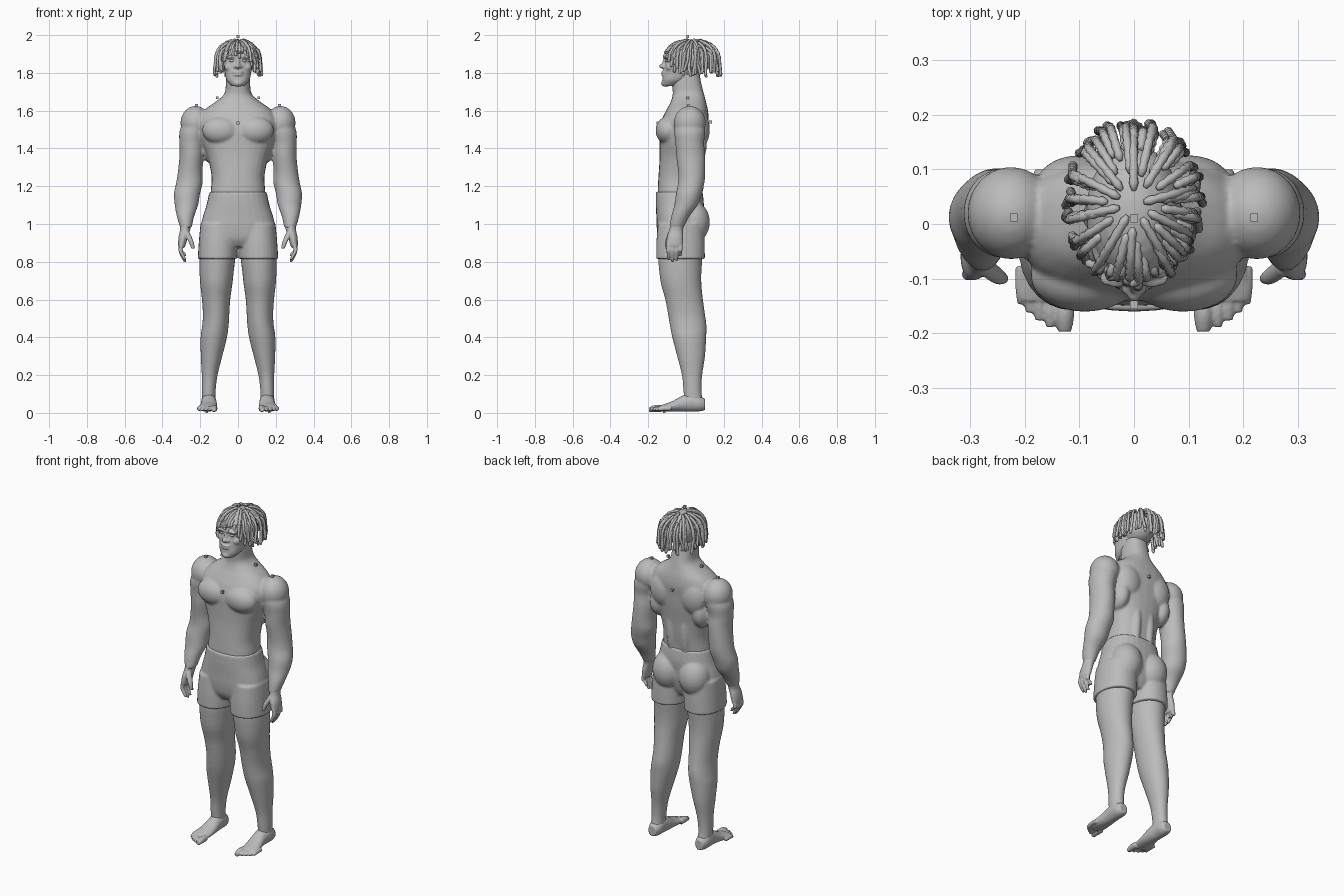
import bpy, bmesh, math, random
from mathutils import Matrix, Vector

random.seed(4)
CM = 0.01          # part tables below are in hundredths of a unit
ONE, BOTH = (1,), (1, -1)

default_cube = bpy.data.objects.get("Cube")
if default_cube:
    bpy.data.objects.remove(default_cube, do_unlink=True)

grey = bpy.data.materials.new("plain grey")
grey.use_nodes = True
grey.diffuse_color = (0.5, 0.5, 0.5, 1)
grey.node_tree.nodes["Principled BSDF"].inputs["Base Color"].default_value = grey.diffuse_color


def bridge(bm, rings):
    """Join rings of vertices into a closed tube."""
    count = len(rings[0])
    for low, high in zip(rings, rings[1:]):
        for k in range(count):
            n = (k + 1) % count
            bm.faces.new((low[k], low[n], high[n], high[k]))
    bm.faces.new(rings[0])
    bm.faces.new(rings[-1])


def spline(rows, steps=4):
    """Catmull-Rom interpolation of station rows."""
    last = len(rows) - 1
    for i in range(last):
        a, b, c, d = (rows[min(max(i + o, 0), last)] for o in (-1, 0, 1, 2))
        for k in range(steps):
            t = k / steps
            yield [q + t / 2 * (r - p + t * (2*p - 5*q + 4*r - s + t * (3*(q - r) + s - p)))
                   for p, q, r, s in zip(a, b, c, d)]
    yield rows[-1]


def loft(bm, rows, sides=BOTH, along="z", power=2.0, count=28):
    """Rows: position along the axis, two centre coordinates, two radii."""
    stations = list(spline(rows))
    for side in sides:
        rings = []
        for pos, u, v, ru, rv in stations:
            ring = []
            for k in range(count):
                ang = math.tau * k / count
                c, s = math.cos(ang), math.sin(ang)
                p = u + ru * math.copysign(abs(c) ** (2 / power), c)
                q = v + rv * math.copysign(abs(s) ** (2 / power), s)
                co = (p, q, pos) if along == "z" else (p, pos, q)
                ring.append(bm.verts.new((side * co[0] * CM, co[1] * CM, co[2] * CM)))
            rings.append(ring)
        bridge(bm, rings)


def girth(rows):
    """Turn height, half width, front and back into centred loft rows."""
    return [(z, 0, (f + b) / 2, w, (b - f) / 2) for z, w, f, b in rows]


def ball(bm, centre, radii, sides=BOTH):
    for side in sides:
        place = Matrix.Translation((side * centre[0] * CM, centre[1] * CM, centre[2] * CM))
        size = Matrix.Diagonal([r * CM for r in radii] + [1])
        bmesh.ops.create_uvsphere(bm, u_segments=24, v_segments=14, radius=1, matrix=place @ size)


def finish(bm, name, voxel=None, smooth=0, shade=True):
    bmesh.ops.recalc_face_normals(bm, faces=bm.faces)
    for face in bm.faces:
        face.smooth = shade
    mesh = bpy.data.meshes.new(name)
    bm.to_mesh(mesh)
    bm.free()
    mesh.materials.append(grey)
    obj = bpy.data.objects.new(name, mesh)
    bpy.context.scene.collection.objects.link(obj)
    if voxel:      # melt the overlapping volumes into one skin
        skin = obj.modifiers.new("skin", "REMESH")
        skin.mode = "VOXEL"
        skin.voxel_size = voxel
        skin.use_smooth_shade = True
        soft = obj.modifiers.new("soften", "SMOOTH")
        soft.factor = 0.5
        soft.iterations = smooth


# Body: torso and neck
bm = bmesh.new()
loft(bm, girth([(110, 14.5, -15, 8), (117, 14.5, -15, 8), (125, 14, -14.6, 9),
                (135, 16, -14, 10), (143, 19, -14, 11), (150, 20.5, -14, 11.5),
                (156, 20.5, -12.5, 12), (161, 17, -10, 11.5), (165, 11.5, -8, 10.5),
                (169, 7.2, -7, 9.5), (175, 6.4, -7.5, 8), (181, 6, -7, 7)]), ONE, power=2.4)
# Chest, shoulder blades, back muscles, shoulders
ball(bm, (9, -9.5, 149.5), (10, 6.6, 7.5))
ball(bm, (10, 7, 150), (8, 5.6, 10))
ball(bm, (14, 3, 141), (5.5, 8, 9))
ball(bm, (4.5, 5, 128), (3.5, 5, 18))
ball(bm, (22.5, 2, 153.5), (8, 8.5, 9))
# Arms
loft(bm, [(158, 21, 2, 5, 6), (150, 23.5, 2, 7.2, 8.2), (143, 24.5, 2, 6.6, 7.6),
          (136, 24.6, 2.5, 6.4, 7.7), (128, 25.3, 3, 6.5, 7.2), (122, 25.7, 2.8, 7, 7),
          (116, 27, 1.5, 6.9, 6.8), (110, 27.3, 0, 6.2, 6.2), (104, 27.8, -3, 4.6, 4.8),
          (98, 27.6, -5, 3.1, 3.8)])
# Legs
loft(bm, [(90, 10.5, -2.5, 9.5, 11.5), (82, 10.9, -3, 9.5, 11.7), (75, 11.3, -3, 9.1, 11.2),
          (68, 11.5, -2.5, 8.5, 10.7), (60, 11.6, -1, 7.5, 10), (52, 11.6, 0.3, 7, 9.8),
          (46, 12, 1.2, 7, 9.7), (40, 12.8, 1.7, 7, 9), (30, 14, 2.7, 5.7, 7.4),
          (20, 15, 3.2, 4.2, 5.4), (12, 15.5, 3.4, 3.7, 4.8), (6, 15.5, 4, 3.6, 5)])
finish(bm, "body", 0.007, 6)

# Shorts: waist, seat and two short legs
bm = bmesh.new()
loft(bm, girth([(117, 15.2, -16, 8.8), (110, 16.7, -16, 9.5), (104, 18.6, -15.7, 9),
                (98, 19.8, -15.5, 8.5), (92, 19.5, -14.5, 7), (88, 14, -12, 5)]), ONE, power=2.4)
ball(bm, (8.7, 3.8, 101), (9, 8.8, 11))
loft(bm, [(100, 10.3, -2.7, 9.6, 12.2), (90, 10.6, -2.9, 10.2, 12.8),
          (81.5, 10.9, -2.9, 10.4, 12.9)], power=2.2)
finish(bm, "shorts", 0.007, 3)

# Hands: palm, thumb and four fingers
bm = bmesh.new()
loft(bm, [(101, 27.7, -4.2, 3.3, 4), (97, 28, -5.2, 2.7, 3.6), (93, 29, -5.8, 2.5, 4.3),
          (89, 29.7, -6, 2, 4.3), (87.5, 29.8, -6, 1.4, 3.8)])
loft(bm, [(96, 27.5, -7.5, 1.6, 1.8), (91, 25, -9.5, 1.4, 1.5), (87, 23.8, -10, 0.9, 0.9)])
for y, tip in zip((-9.2, -7.1, -5, -3), (81, 80, 80.5, 83)):
    loft(bm, [(90, 29.8, y, 1.1, 1.1), (86, 30.4, y, 1.1, 1.1),
              (tip + 2, 29, y, 1, 1), (tip, 28, y, 0.7, 0.7)], count=12)
finish(bm, "hands", 0.004, 2)

# Feet: sole and instep, then toes
bm = bmesh.new()
loft(bm, [(10, 15.5, 4.4, 2.5, 3), (7, 15.5, 5, 3.8, 4.2), (3, 15.5, 5.7, 4, 5),
          (-2, 15.3, 4.9, 4.1, 4.2), (-7, 15.7, 3.5, 4.6, 2.8), (-12, 16.4, 2.6, 5, 1.9),
          (-14, 16.5, 2.4, 4.6, 1.4)], along="y")
for x, tip, r in zip((12.7, 15.3, 17.3, 19.1, 20.6), (-19.7, -18.8, -17.6, -16.2, -14.7),
                     (1.8, 1.2, 1.2, 1.1, 1.1)):
    loft(bm, [(tip + 7, x, 2.3, r, r), (tip + 3, x, 2.3, r, r),
              (tip, x, 1.7, r * 0.7, r * 0.7)], along="y", count=12)
finish(bm, "feet", 0.004, 2)

# Head: skull and jaw
bm = bmesh.new()
ball(bm, (0, 2, 188), (8.8, 12.5, 9.5), ONE)
loft(bm, [(173, 0, -8.5, 3.3, 3.6), (176, 0, -6, 6, 6.5), (180, 0, -4, 7, 8),
          (185, 0, -3, 7.8, 8.2), (190, 0, -2, 8, 8.5)], ONE, power=2.3)
# Chin, lips, nose, brows, cheeks and ears
ball(bm, (0, -10.8, 174.5), (2.8, 2.4, 1.9), ONE)
for z in (179, 180.4):
    ball(bm, (0, -11.6, z), (2.8, 1.6, 0.8), ONE)
ball(bm, (0, -12.3, 183.6), (1.3, 2, 1.3), ONE)
ball(bm, (1.3, -11.6, 183.3), (1, 1.4, 1))
loft(bm, [(183, 0, -11.8, 1.2, 1.7), (188.5, 0, -10.4, 0.9, 1.2)], ONE, count=12)
ball(bm, (3.2, -9.9, 188.3), (3.2, 1.7, 0.9))
ball(bm, (4.8, -8.2, 183), (2.4, 2.4, 2.2))
ball(bm, (8.2, 1.5, 184.5), (1.1, 2.3, 3.3))
finish(bm, "head", 0.005, 2)

bm = bmesh.new()
ball(bm, (3.2, -9.9, 186.4), (1.3, 1.2, 0.8))
finish(bm, "eyes")


# Hair: twisted locks that run over the scalp and hang down
def lock(bm, azimuth, tilt):
    out = Vector((math.cos(azimuth), math.sin(azimuth), 0))
    front = max(0, -out.y) ** 3
    low = 1.79 + 0.12 * front + random.uniform(-0.015, 0.02)
    stop = max(tilt + 15, 86 - 20 * front)
    reach = random.uniform(0.92, 1.03)
    path = []
    for k in range(13):
        polar = math.radians(tilt + (stop - tilt) * k / 12)
        grow = reach * (0.8 + 0.2 * min(1, k / 5))
        wide = grow * math.sin(polar)
        path.append(Vector((0.118 * wide * out.x, 0.035 + 0.148 * wide * out.y,
                            1.866 + 0.118 * math.cos(polar) * (0.95 + 0.05 * min(1, k / 5)))))
    drop = path[-1].z - low
    links = max(0, round(drop / 0.007))
    sway = random.uniform(-0.02, 0.02)
    side = Vector((-out.y, out.x, 0))
    base = path[-1].copy()
    for k in range(1, links + 1):
        t = k / links
        path.append(base + side * sway * t + out * 0.006 * t - Vector((0, 0, drop * t)))
    rings = []
    for i, point in enumerate(path):
        run = (path[min(i + 1, len(path) - 1)] - path[max(i - 1, 0)]).normalized()
        normal = side.cross(run).normalized()
        radius = 0.0078 * (1.12 if i % 2 else 0.9)
        if i in (0, len(path) - 1):
            radius *= 0.6
        rings.append([bm.verts.new(point + radius * (side * math.cos(a) + normal * math.sin(a)))
                      for a in (math.tau * k / 8 for k in range(8))])
    bridge(bm, rings)


bm = bmesh.new()
for tilt, total in ((16, 10), (32, 16), (50, 22), (65, 24)):
    for k in range(total):
        lock(bm, math.tau * (k + random.uniform(0.2, 0.8)) / total, tilt + random.uniform(-5, 5))
finish(bm, "hair_locks")

# Small cube markers on shoulders, neck, chest, back, crown and soles
bm = bmesh.new()
for spot, sides in (((22, 1.2, 162.8), BOTH), ((11, 1, 166.8), BOTH), ((16.5, -11.5, 0.7), BOTH),
                    ((0, -14.8, 153.5), ONE), ((0, 13, 154), ONE), ((0, 1, 199.3), ONE)):
    for s in sides:
        place = Matrix.Translation((s * spot[0] * CM, spot[1] * CM, spot[2] * CM))
        bmesh.ops.create_cube(bm, size=0.014, matrix=place)
finish(bm, "markers", shade=False)
